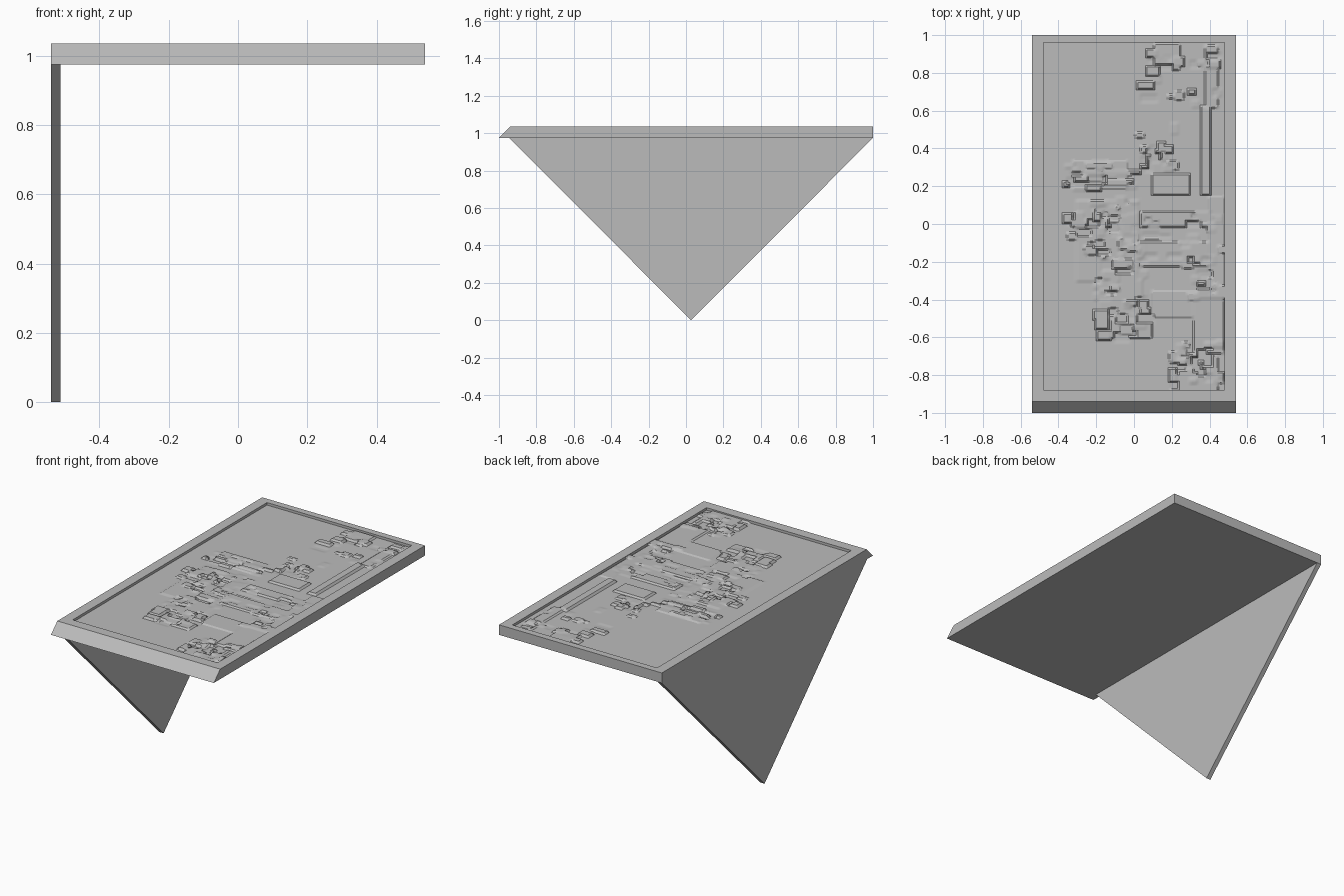
import bpy, bmesh, random

if "Cube" in bpy.data.objects:
    bpy.data.objects.remove(bpy.data.objects["Cube"])

random.seed(7)
grey = bpy.data.materials.new("plain grey")
grey.diffuse_color = (0.5, 0.5, 0.5, 1)
grey.use_nodes = True
grey.node_tree.nodes["Principled BSDF"].inputs["Base Color"].default_value = grey.diffuse_color

BOTTOM, TOP, FLOOR = 0.975, 1.035, 1.02
X0, X1, Y0, Y1 = -0.48, 0.48, -0.88, 0.96   # recess outline
NX, NY = 96, 184                            # relief resolution


def finish(name, bm):
    bmesh.ops.recalc_face_normals(bm, faces=bm.faces)
    mesh = bpy.data.meshes.new(name)
    bm.to_mesh(mesh)
    bm.free()
    mesh.materials.append(grey)
    obj = bpy.data.objects.new(name, mesh)
    bpy.context.collection.objects.link(obj)
    return obj


# Frame: slab with a slanted front edge and an open tray in the top
bm = bmesh.new()


def ring(x0, x1, y0, y1, z):
    return [bm.verts.new(p) for p in ((x0, y0, z), (x1, y0, z), (x1, y1, z), (x0, y1, z))]


rings = [ring(-0.54, 0.54, -1.0, 1.0, BOTTOM), ring(-0.54, 0.54, -0.94, 1.0, TOP),
         ring(X0, X1, Y0, Y1, TOP), ring(X0, X1, Y0, Y1, FLOOR - 0.006)]
for a, b in zip(rings, rings[1:]):
    for i in range(4):
        j = (i + 1) % 4
        bm.faces.new((a[i], a[j], b[j], b[i]))
bm.faces.new(rings[0])
bm.faces.new(rings[-1])
finish("frame", bm)

# Relief: raised blocks on a thin height field (x0, x1, y0, y1, height)
blocks = [
    (0.36, 0.40, 0.16, 0.62, 0.012), (0.10, 0.29, 0.16, 0.26, 0.010),
    (0.04, 0.42, -0.01, 0.06, 0.009), (0.04, 0.42, -0.22, -0.10, 0.007),
    (0.10, 0.32, -0.49, -0.36, 0.006), (-0.12, 0.09, -0.60, -0.50, 0.009),
    (0.32, 0.47, -0.68, -0.36, 0.007), (0.20, 0.44, -0.88, -0.70, 0.007),
    (0.11, 0.24, 0.82, 0.95, 0.009), (0.38, 0.44, 0.62, 0.94, 0.007),
    (-0.32, -0.04, 0.19, 0.33, 0.006), (-0.30, 0.02, -0.30, 0.12, 0.005),
    (-0.18, 0.04, -0.50, -0.28, 0.005), (0.40, 0.47, -0.36, 0.14, 0.006),
]
# Scattered small marks: (area, count, largest length, largest width)
areas = [
    ((-0.34, 0.00, 0.18, 0.33), 26, 0.14, 0.03), ((-0.36, 0.02, -0.12, 0.14), 34, 0.08, 0.05),
    ((-0.26, 0.06, -0.34, -0.10), 30, 0.08, 0.05), ((-0.18, 0.06, -0.60, -0.34), 20, 0.08, 0.04),
    ((0.02, 0.24, 0.28, 0.56), 16, 0.05, 0.05), ((0.06, 0.44, 0.60, 0.94), 20, 0.08, 0.04),
    ((0.20, 0.46, -0.86, -0.62), 26, 0.05, 0.06), ((0.30, 0.47, -0.40, 0.12), 20, 0.08, 0.04),
    ((0.06, 0.40, -0.34, 0.04), 14, 0.10, 0.02),
]
for (x0, x1, y0, y1), count, lx, ly in areas:
    for _ in range(count):
        x, y = random.uniform(x0, x1), random.uniform(y0, y1)
        w, d = random.uniform(0.02, lx) / 2, random.uniform(0.015, ly) / 2
        blocks.append((x - w, x + w, y - d, y + d, random.choice((-0.003, 0.003, 0.008, 0.012))))

height = [[0.0] * (NX + 1) for _ in range(NY + 1)]
sx, sy = (X1 - X0) / NX, (Y1 - Y0) / NY
for x0, x1, y0, y1, h in blocks:
    for j in range(max(0, round((y0 - Y0) / sy)), min(NY, round((y1 - Y0) / sy)) + 1):
        for i in range(max(0, round((x0 - X0) / sx)), min(NX, round((x1 - X0) / sx)) + 1):
            height[j][i] = h

bm = bmesh.new()
grid = [[bm.verts.new((X0 + i * sx, Y0 + j * sy, FLOOR + height[j][i]))
         for i in range(NX + 1)] for j in range(NY + 1)]
for j in range(NY):
    for i in range(NX):
        bm.faces.new((grid[j][i], grid[j][i + 1], grid[j + 1][i + 1], grid[j + 1][i]))
relief = finish("relief", bm)
bpy.context.view_layer.objects.active = relief
relief.select_set(True)
bpy.ops.object.shade_smooth_by_angle(angle=0.5)

# Triangular side panel standing on its point
bm = bmesh.new()
profile = ((-0.945, BOTTOM), (1.0, BOTTOM), (0.027, 0.0))
left, right = [[bm.verts.new((x, y, z)) for y, z in profile] for x in (-0.54, -0.512)]
bm.faces.new(left)
bm.faces.new(right)
for i in range(3):
    j = (i + 1) % 3
    bm.faces.new((left[i], left[j], right[j], right[i]))
finish("side_panel", bm)
